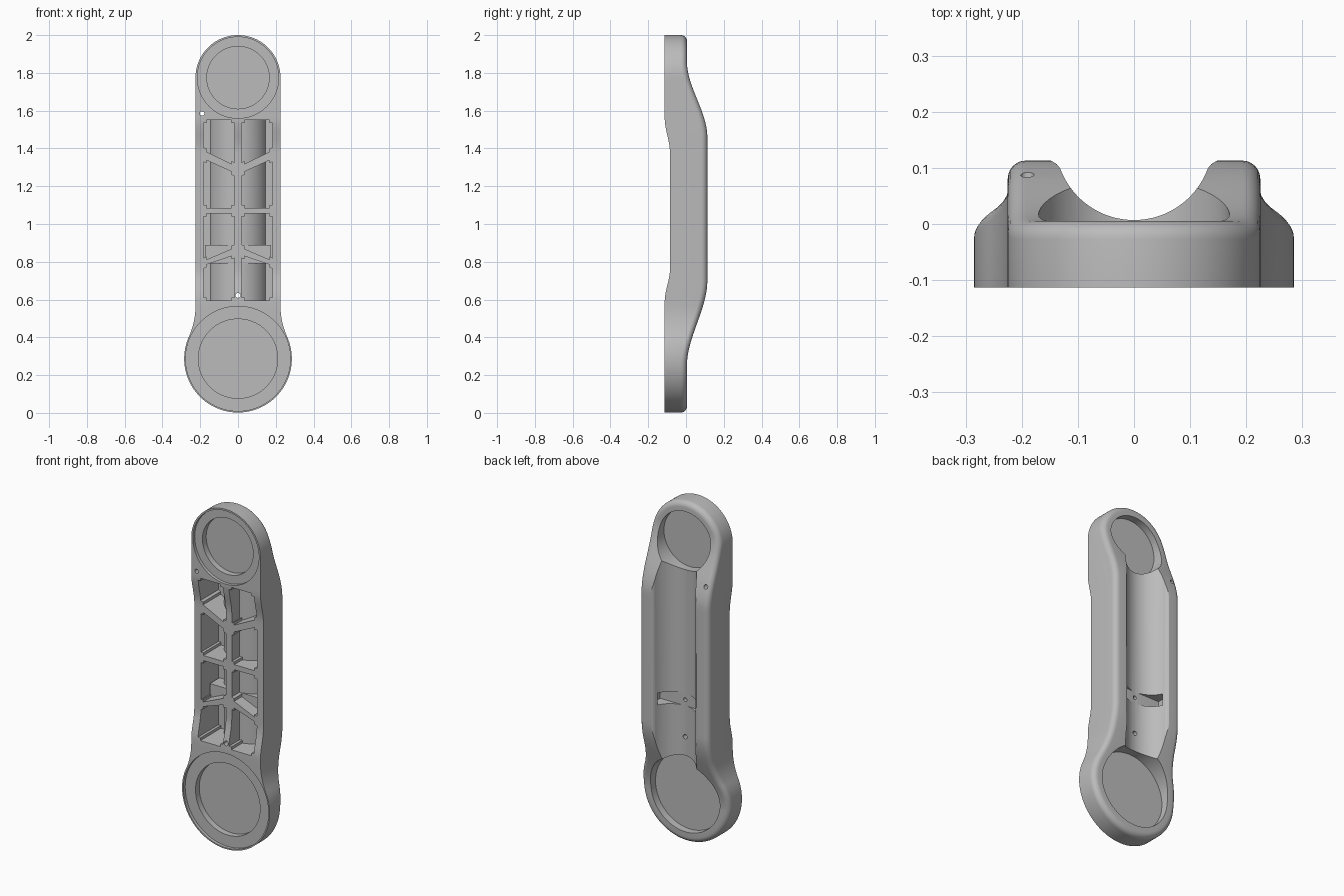
import bpy, bmesh, math
from mathutils import Vector

if "Cube" in bpy.data.objects:
    bpy.data.objects.remove(bpy.data.objects["Cube"], do_unlink=True)

grey = bpy.data.materials.new("light_grey")
grey.use_nodes = True
grey.diffuse_color = (0.5, 0.5, 0.5, 1)
grey.node_tree.nodes["Principled BSDF"].inputs["Base Color"].default_value = (0.5, 0.5, 0.5, 1)

FRONT, BACK = -0.113, 0.115
TOP_Z, TOP_R = 1.775, 0.225
LOW_Z, LOW_R = 0.287, 0.285
GROOVE_Y, GROOVE_R = 0.147, 0.14


def finish(name, bm):
    bmesh.ops.recalc_face_normals(bm, faces=bm.faces)
    mesh = bpy.data.meshes.new(name)
    bm.to_mesh(mesh)
    bm.free()
    obj = bpy.data.objects.new(name, mesh)
    bpy.context.collection.objects.link(obj)
    mesh.materials.append(grey)
    return obj


def prism(bm, points, axis, lo, hi, corner=0):
    """Extrude a 2D outline along y (points are x, z) or z (points are x, y)."""
    def place(p, t):
        return (p[0], t, p[1]) if axis == "y" else (p[0], p[1], t)
    a = [bm.verts.new(place(p, lo)) for p in points]
    b = [bm.verts.new(place(p, hi)) for p in points]
    n = len(points)
    bm.faces.new(a)
    bm.faces.new(b[::-1])
    for i in range(n):
        bm.faces.new((a[i], a[(i + 1) % n], b[(i + 1) % n], b[i]))
    if corner:
        edges = [bm.edges.get((a[i], b[i])) for i in range(n)]
        bmesh.ops.bevel(bm, geom=edges, offset=corner, segments=4, affect="EDGES")


def circle(r, cx, cy, n=96):
    return [(cx + r * math.cos(2 * math.pi * i / n), cy + r * math.sin(2 * math.pi * i / n))
            for i in range(n)]


def arc(r, cx, cz, start, end, n):
    angles = [math.radians(start + (end - start) * i / n) for i in range(n + 1)]
    return [(cx + r * math.cos(a), cz + r * math.sin(a)) for a in angles]


def cutter(name, points, axis, lo, hi):
    bm = bmesh.new()
    prism(bm, points, axis, lo, hi)
    return finish(name, bm)


def subtract(target, tool):
    mod = target.modifiers.new("cut", "BOOLEAN")
    mod.operation, mod.solver, mod.object = "DIFFERENCE", "EXACT", tool
    bpy.context.view_layer.objects.active = target
    bpy.ops.object.modifier_apply(modifier=mod.name)
    bpy.data.objects.remove(tool, do_unlink=True)


def box(x, z0, z1):
    return [(-x, z0), (x, z0), (x, z1), (-x, z1)]


def smooth(t):
    t = min(max(t, 0), 1)
    return t * t * (3 - 2 * t)


def back_y(z):
    return 0.005 + (BACK - 0.007) * smooth((z - 0.25) / 0.45) * smooth((1.86 - z) / 0.4)


def front_y(z):
    return FRONT + 0.028 * smooth((z - 0.59) / 0.17) * smooth((1.56 - z) / 0.18)


# Body outline: two round ends, straight sides and a flared lower end
flare = 0.4
drop = math.sqrt((LOW_R + flare) ** 2 - (TOP_R + flare) ** 2)
phi = math.degrees(math.asin(drop / (LOW_R + flare)))
half = arc(LOW_R, 0, LOW_Z, -90, phi, 40)
half += arc(flare, TOP_R + flare, LOW_Z + drop, 180 + phi, 180, 14)[1:]
z_start = half[-1][1]
half += [(TOP_R, z_start + (TOP_Z - z_start) * i / 56) for i in range(1, 57)]
half += arc(TOP_R, 0, TOP_Z, 0, 90, 30)[1:]
half[0], half[-1] = (0, half[0][1]), (0, half[-1][1])
m = len(half)
loop = [Vector(p) for p in half] + [Vector((-x, z)) for x, z in half[-2:0:-1]]
n = len(loop)
inward = []
for i in range(n):
    d = (loop[(i + 1) % n] - loop[i - 1]).normalized()
    inward.append(Vector((-d.y, d.x)))

# Body skin: flat front edge, side wall, rounded back edge
bm = bmesh.new()
rounding = 0.032
rings = [[bm.verts.new((p.x, front_y(p.y), p.y)) for p in loop]]
for k in range(7):
    a = math.radians(15 * k)
    inset, lower = rounding * (1 - math.cos(a)), rounding * (1 - math.sin(a))
    ring = [p + v * inset for p, v in zip(loop, inward)]
    rings.append([bm.verts.new((p.x, back_y(p.y) - lower, p.y)) for p in ring])
for r0, r1 in zip(rings, rings[1:]):
    for i in range(n):
        j = (i + 1) % n
        bm.faces.new((r0[i], r0[j], r1[j], r1[i]))
for ring in (rings[0], rings[-1]):
    for i in range(m - 1):
        ids = dict.fromkeys((i, i + 1, n - i - 1, (n - i) % n))
        bm.faces.new([ring[k] for k in ids])
body = finish("arm_body", bm)

# Cable groove along the back, with softened lips
groove = arc(GROOVE_R, 0, GROOVE_Y, 200, 340, 36)
groove += [(0.138, 0.107), (0.148, 0.113), (0.175, 0.125), (0.175, 0.2)]
groove += [(-x, y) for x, y in groove[:-5:-1]]
subtract(body, cutter("groove_cutter", groove, "z", 0.28, 1.78))

# Round end recesses: shallow front seat, inner front bore, back bore
for z, seat, bore, rear in ((TOP_Z, 0.215, 0.165, 0.17), (LOW_Z, 0.277, 0.21, 0.225)):
    subtract(body, cutter("seat_cutter", circle(seat, 0, z), "y", -0.2, FRONT + 0.018))
    subtract(body, cutter("bore_cutter", circle(bore, 0, z), "y", -0.2, -0.06))
    subtract(body, cutter("rear_cutter", circle(rear, 0, z), "y", -0.038, 0.2))

# Front pockets between the ribs, leaving a shell around groove and notch
inner, outer = 0.019, 0.182
bm = bmesh.new()
for in_lo, in_hi, out_lo, out_hi in ((1.31, 1.55, 1.39, 1.55), (1.085, 1.27, 1.085, 1.345),
                                     (0.875, 1.055, 0.805, 1.055), (0.595, 0.835, 0.595, 0.78)):
    for s in (1, -1):
        prism(bm, [(s * inner, in_lo), (s * outer, out_lo), (s * outer, out_hi),
                   (s * inner, in_hi)], "y", -0.2, 0.078, 0.016)
pockets = finish("pocket_cutter", bm)
subtract(pockets, cutter("groove_shell", circle(GROOVE_R + 0.02, 0, GROOVE_Y), "z", 0.3, 1.8))
subtract(pockets, cutter("notch_shell", box(0.175, 0.79, 0.89), "y", -0.012, 0.3))
subtract(body, pockets)

# Notch across the groove
subtract(body, cutter("notch_cutter", box(0.163, 0.805, 0.875), "y", 0.008, 0.085))

# Small drilled holes
subtract(body, cutter("side_hole", circle(0.012, -0.19, 1.585, 24), "y", -0.2, 0.2))
subtract(body, cutter("low_hole", circle(0.013, 0, 0.622, 24), "y", -0.2, 0.2))
subtract(body, cutter("notch_hole", circle(0.011, 0, 0.84, 24), "y", -0.03, 0.2))

bpy.ops.object.select_all(action="DESELECT")
body.select_set(True)
bpy.context.view_layer.objects.active = body
bpy.ops.object.shade_smooth_by_angle(angle=math.radians(30))
